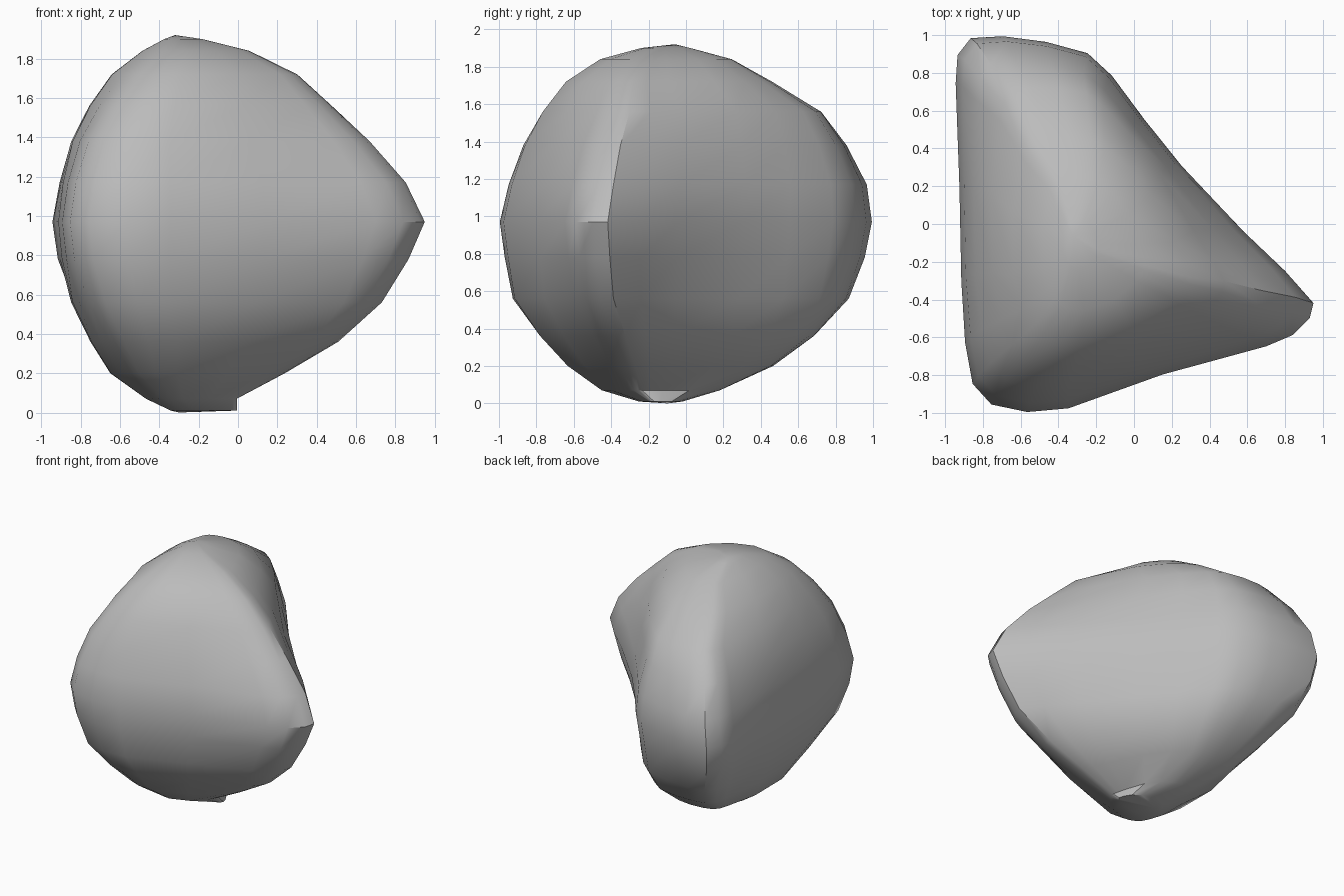
import bpy, bmesh, math
from mathutils import Vector

cube = bpy.data.objects.get("Cube")
if cube:
    bpy.data.objects.remove(cube, do_unlink=True)

# Rounded three-cornered plan outline at the widest height
PLAN = [(0.95, -0.42), (0.8, -0.25), (0.58, -0.04), (0.25, 0.31), (0.05, 0.56),
        (-0.12, 0.79), (-0.25, 0.91), (-0.47, 0.97), (-0.7, 1), (-0.87, 0.99),
        (-0.94, 0.9), (-0.95, 0.75), (-0.93, 0.2), (-0.92, -0.3), (-0.9, -0.63),
        (-0.86, -0.85), (-0.76, -0.96), (-0.57, -1), (-0.35, -0.98),
        (0.15, -0.8), (0.7, -0.65), (0.84, -0.59), (0.93, -0.5)]

# Vertical profiles as (height, reach) for each of the four sides
LEFT_REACH = [(0, 0), (0.07, 0), (0.28, 0.4), (0.47, 0.68), (0.76, 0.86), (0.97, 0.95),
              (1.18, 0.85), (1.43, 0.63), (1.6, 0.44), (1.73, 0.3), (1.87, 0), (1.92, -0.3)]
RIGHT_REACH = [(0, -0.33), (0.14, -0.63), (0.48, -0.85), (0.8, -0.93), (1.04, -0.95),
               (1.46, -0.85), (1.78, -0.62), (1.92, -0.34)]
FRONT_REACH = [(0, -0.2), (0.04, -0.41), (0.25, -0.71), (0.55, -0.93), (0.95, -1),
               (1.3, -0.92), (1.68, -0.71), (1.88, -0.4), (1.92, -0.08)]
BACK_REACH = [(0, -0.05), (0.1, 0.29), (0.28, 0.63), (0.56, 0.88), (0.9, 1), (1.13, 0.98),
              (1.28, 0.94), (1.56, 0.74), (1.83, 0.29), (1.92, -0.05)]
LEVELS = [0.01, 0.07, 0.2, 0.36, 0.56, 0.78, 0.97, 1.17, 1.38, 1.56, 1.72, 1.84, 1.9]


def reach(profile, z):
    for (z0, r0), (z1, r1) in zip(profile, profile[1:]):
        if z <= z1:
            return r0 + (r1 - r0) * (z - z0) / (z1 - z0)
    return profile[-1][1]


def ring(z):
    """Plan outline fitted to the profiles, getting rounder towards the poles."""
    x0, x1 = reach(RIGHT_REACH, z), reach(LEFT_REACH, z)
    y0, y1 = reach(FRONT_REACH, z), reach(BACK_REACH, z)
    roundness = min(1, abs(z - 0.96) / 0.96) ** 2 * 0.8
    centre = Vector((-0.3, -0.05))
    points = []
    for x, y in PLAN:
        p = Vector((x / 0.95, y))
        p = p.lerp((p - centre).normalized(), roundness)
        points.append((x0 + (x1 - x0) * (p.x + 1) / 2,
                       y0 + (y1 - y0) * (p.y + 1) / 2, z))
    return points


# Stone body lofted through the rings, closed with a fan at each pole
bm = bmesh.new()
rings = [[bm.verts.new(p) for p in ring(z)] for z in LEVELS]
count = len(PLAN)
for low, high in zip(rings, rings[1:]):
    for i in range(count):
        j = (i + 1) % count
        bm.faces.new((low[i], low[j], high[j], high[i]))
bottom = bm.verts.new((-0.3, -0.1, 0))
top = bm.verts.new((-0.32, -0.06, 1.92))
for i in range(count):
    j = (i + 1) % count
    bm.faces.new((bottom, rings[0][j], rings[0][i]))
    bm.faces.new((top, rings[-1][i], rings[-1][j]))
bmesh.ops.recalc_face_normals(bm, faces=bm.faces)
mesh = bpy.data.meshes.new("stone")
bm.to_mesh(mesh)
bm.free()
stone = bpy.data.objects.new("stone", mesh)
bpy.context.collection.objects.link(stone)

# Plain grey stone
grey = bpy.data.materials.new("stone grey")
grey.use_nodes = True
colour = (0.5, 0.5, 0.5, 1)
grey.diffuse_color = colour
grey.node_tree.nodes["Principled BSDF"].inputs["Base Color"].default_value = colour
mesh.materials.append(grey)

bpy.ops.object.select_all(action="DESELECT")
stone.select_set(True)
bpy.context.view_layer.objects.active = stone
bpy.ops.object.shade_smooth_by_angle(angle=math.radians(35))
